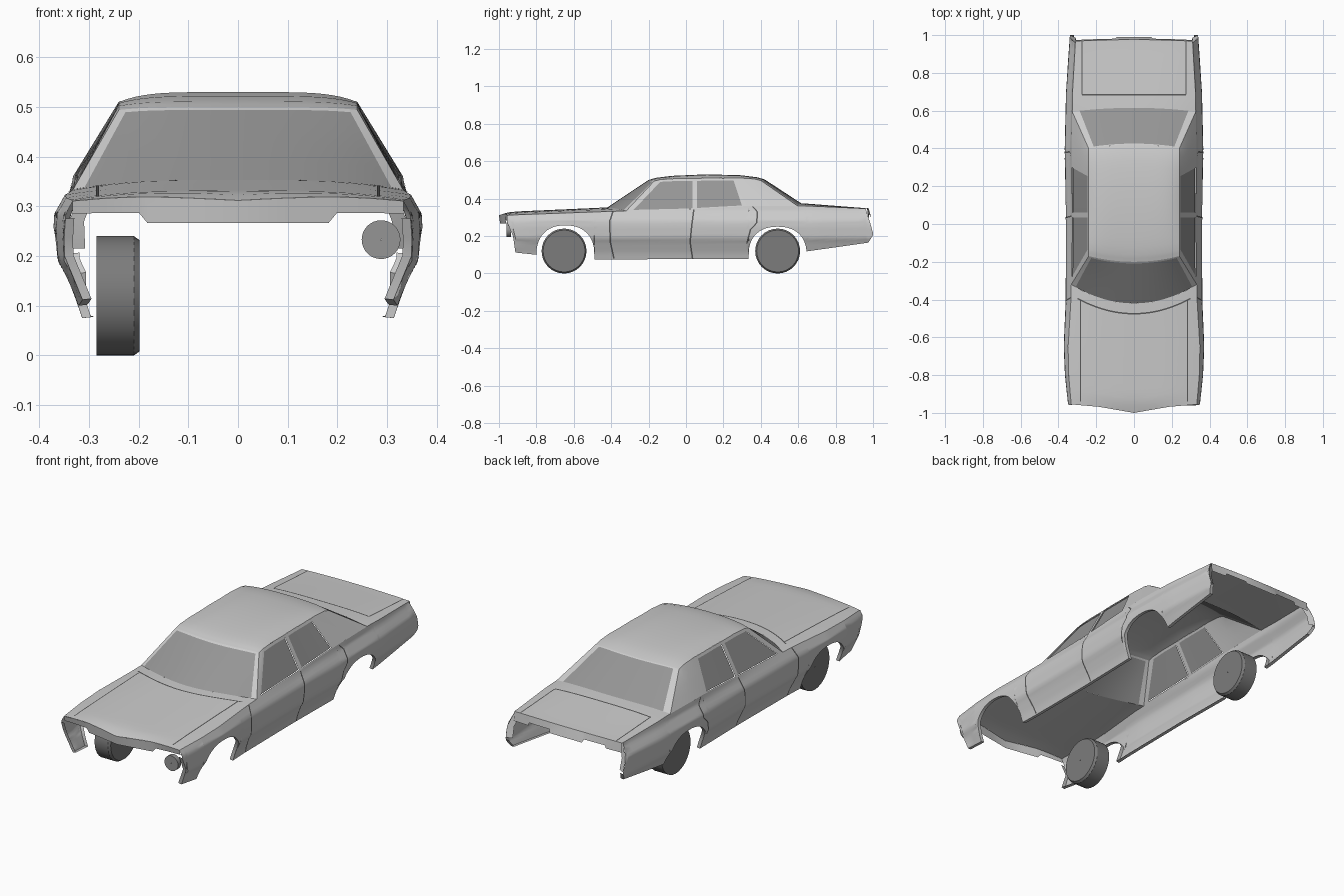
import bpy
import math

if "Cube" in bpy.data.objects:
    bpy.data.objects.remove(bpy.data.objects["Cube"])


def L(tab, t):
    """Piecewise-linear lookup in a list of (position, value)."""
    if t <= tab[0][0]:
        return tab[0][1]
    for (a, p), (b, q) in zip(tab, tab[1:]):
        if t <= b:
            return p + (q - p) * (t - a) / (b - a)
    return tab[-1][1]


def span(a, b, n):
    return [a + (b - a) * i / n for i in range(n + 1)]


def mix(p, q, t):
    return tuple(a + (b - a) * t for a, b in zip(p, q))


def dark(name, v):
    m = bpy.data.materials.new(name)
    m.diffuse_color = (v, v, v, 1)
    m.use_nodes = True
    m.node_tree.nodes["Principled BSDF"].inputs["Base Color"].default_value = m.diffuse_color
    return m


GLASS, SEAM, RUBBER = dark("glass", .3), dark("seam", .1), dark("rubber", .2)


def sheet(name, rows, mat=None, mirror=True):
    """Open grid surface from rows of points, mirrored across x."""
    n = len(rows[0])
    faces = [(i * n + j, i * n + j + 1, (i + 1) * n + j + 1, (i + 1) * n + j)
             for i in range(len(rows) - 1) for j in range(n - 1)]
    me = bpy.data.meshes.new(name)
    me.from_pydata([p for r in rows for p in r], [], faces)
    ob = bpy.data.objects.new(name, me)
    bpy.context.collection.objects.link(ob)
    if mat:
        me.materials.append(mat)
    bpy.ops.object.select_all(action='DESELECT')
    bpy.context.view_layer.objects.active = ob
    ob.select_set(True)
    bpy.ops.object.shade_smooth_by_angle(angle=math.radians(30))
    if mirror:
        ob.modifiers.new("mirror", 'MIRROR')
    return ob


# Body shape tables: half width, section offset, shoulder, sill, crown
WIDTH = [(-1, .342), (-.95, .35), (-.8, .366), (-.65, .372), (-.4, .362), (0, .36),
         (.4, .367), (.7, .36), (1, .34)]
OFFSET = [(.075, -.052), (.11, -.042), (.17, -.016), (.19, -.004), (.25, 0),
          (.285, -.002), (.31, -.016), (.335, -.03), (.37, -.037)]
TOP = [(-1, .30), (-.95, .312), (-.4, .332), (0, .342), (.35, .362), (.62, .362),
       (.96, .347), (.985, .27), (1, .215)]
SILL = [(-.957, .275), (-.925, .2), (-.912, .112), (-.8, .1), (-.49, .075), (.335, .078),
        (.645, .118), (.975, .165), (1, .205)]
CROWN = [(-1, .012), (-.9, .018), (-.4, .022), (.6, .014), (.97, .002)]
ARCHES = [(-.645, .155, .257), (.49, .155, .25)]


def side_x(y, z):
    return L(WIDTH, y) + L(OFFSET, z)


def bottom(y):
    z = L(SILL, y)
    for c, a, h in ARCHES:
        d = abs(y - c) / a
        if d < 1:
            z = max(z, .1 + (h - .1) * (1 - d ** 2.3) ** (1 / 2.3))
    return z


def shoulder(y):
    y = min(y, .955)
    z = L(TOP, y)
    return side_x(y, z), z


def top_pt(u, y):
    x, z = shoulder(y)
    return (u * x, y, z + L(CROWN, y) * (1 - u ** 3))


# Side panels with wheel arches and a small inward lip along the bottom
ys = [-.957, -.94, -.925, -.912, -.85]
for (c, a, h), after in zip(ARCHES, (span(-.47, .32, 20), span(.66, .96, 8))):
    ys += [c - a * math.cos(math.pi * i / 28) for i in range(29)] + after
ys += [.975, .985, .993, 1.0]
rows = [[(side_x(y, bottom(y)) - .018, y, bottom(y) + .002) for y in ys]]
for t in span(0, 1, 18):
    r = []
    for y in ys:
        z = bottom(y) + (L(TOP, y) - bottom(y)) * t
        r.append((side_x(y, z), y, z))
    rows.append(r)
sheet("side_panel", rows)

# Hood and rear deck
US = span(0, 1, 14)
NOSE = [(0, -1.0), (.55, -.968), (1, -.955)]


def cowl(u):
    return -.42 + .1 * u * u


def deck_front(u):
    return .615 - .02 * u * u


def deck_rear(u):
    return .976 - .008 * u * u


sheet("hood", [[top_pt(u, L(NOSE, u) * (1 - v) + cowl(u) * v) for u in US] for v in span(0, 1, 16)])
sheet("rear_deck", [[top_pt(u, deck_front(u) * (1 - v) + deck_rear(u) * v) for u in US]
                    for v in span(0, 1, 10)])

# Downturned lips at the nose and tail
nose = [(0, .267), (.3, .267), (.55, .267), (.6, .287), (.8, .287), (1, .285)]
edge = [top_pt(u, L(NOSE, u)) for u, _ in nose]
sheet("nose_lip", [[(p[0], p[1] + .006, z) for p, (_, z) in zip(edge, nose)], edge])
tail = [(0, .3), (.3, .3), (.32, .315), (.7, .315), (.72, .3), (1, .3)]
edge = [top_pt(u, deck_rear(u)) for u, _ in tail]
sheet("tail_lip", [edge, [(p[0], p[1] + (.014 if u < .31 else .006), z)
                          for p, (u, z) in zip(edge, tail)]])
# Inner return of each rear quarter end
sheet("quarter_end", [[(side_x(y, z) - d, y - d * .5, z) for d in (.03, 0)]
                      for z, y in ((.345, .96), (.27, .985), (.215, 1.0))])

# Roof
ROOF = [(0, .5), (.06, .511), (.2, .522), (.5, .53), (.8, .525), (.94, .514), (1, .503)]


def roof_pt(u, v):
    y = (-.2 + .03 * u * u) * (1 - v) + (.42 - .02 * u * u) * v
    drop = .006 + .014 * math.sin(math.pi * v)
    return (.24 * u, y, L(ROOF, v) - drop * u ** 5)


sheet("roof", [[roof_pt(u, v) for u in US] for v in (0, .03, .06, .13, .2, .35, .5, .65, .8, .87, .94, 1)])


# Windshield and rear window, each with pillars and header
def front_pt(u, s):
    return mix(top_pt(u, cowl(u)), roof_pt(u, 0), s)


def rear_pt(u, s):
    return mix(roof_pt(u, 1), top_pt(u, deck_front(u)), s)


for name, f, edge_u, s0, s1 in (("windshield", front_pt, .93, 0, .96),
                                ("rear_window", rear_pt, .88, .03, 1)):
    sheet(name, [[f(u, s) for u in span(0, edge_u, 10)] for s in span(s0, s1, 4)], GLASS)
    sheet(name + "_pillar", [[f(u, s) for u in span(edge_u, 1, 2)] for s in span(0, 1, 4)])
    h = (s1, 1) if s0 == 0 else (0, s0)
    sheet(name + "_header", [[f(u, s) for u in span(0, edge_u, 10)] for s in h])


# Cabin sides: columns given as (belt y, roof y)
def cabin_pt(yb, yt, s, inset=0):
    x, z = shoulder(yb)
    p = mix((x, yb, z), roof_pt(1, (yt + .17) / .57), s)
    return (p[0] - inset, p[1], p[2])


COLS = [(-.32, -.17), (-.285, -.125), (.035, .035), (.06, .06), (.3, .25), (.595, .40)]
for k, (a, b) in enumerate(zip(COLS, COLS[1:])):
    pts = [mix(a, b, t) for t in span(0, 1, 4)]
    if k in (1, 3):
        name = "front_side_window" if k == 1 else "rear_side_window"
        sheet(name, [[cabin_pt(*p, s, .004) for p in pts] for s in (.03, .92)], GLASS)
        for s0, s1, part in ((0, .03, "_sill"), (.92, 1, "_rail")):
            sheet(name + part, [[cabin_pt(*p, s) for p in pts] for s in (s0, s1)])
    else:
        sheet("cabin_pillar", [[cabin_pt(*p, s) for p in pts] for s in span(0, 1, 4)])


# Panel gaps drawn as narrow dark strips lying on the body
def gap_side(name, path):
    pts = [(y, z) for a, b in zip(path, path[1:]) for y, z in (mix(a, b, t) for t in span(0, 1, 6))]
    sheet(name, [[(side_x(y + d, z) + .0015, y + d, z) for d in (-.004, .004)] for y, z in pts], SEAM)


def gap_top(name, pts, dx, dy):
    r = []
    for x, y in pts:
        row = []
        for s in (-1, 1):
            yy = y + s * dy
            p = top_pt((x + s * dx) / shoulder(yy)[0], yy)
            row.append((p[0], yy, p[2] + .0015))
        r.append(row)
    sheet(name, r, SEAM)


gap_side("front_door_gap", [(-.385, .08), (-.405, .17), (-.408, .28), (-.39, .331)])
gap_side("middle_door_gap", [(.035, .08), (.022, .17), (.03, .25), (.042, .342)])
gap_side("rear_door_gap", [(.325, .16), (.345, .235), (.378, .27), (.382, .33), (.355, .358)])
gap_top("hood_side_gap", [(.283, y) for y in span(-.94, -.4, 8)], .003, 0)
gap_top("cowl_gap", [(x, -.475 + .9 * x * x) for x in span(0, .3, 10)], 0, .004)
gap_top("deck_side_gap", [(.275, y) for y in span(.685, .965, 6)], .003, 0)
gap_top("deck_front_gap", [(x, .685) for x in span(0, .275, 8)], 0, .004)


# Wheels on one side and a single headlamp, as turned profiles
def turned(name, profile, axis, at, mat, n=32):
    rows = []
    for d, r in profile:
        ring = []
        for i in range(n + 1):
            a = 2 * math.pi * i / n
            c, s = r * math.cos(a), r * math.sin(a)
            p = (d, c, s) if axis == 'X' else (-s, d, -c)
            ring.append(tuple(q + o for q, o in zip(p, at)))
        rows.append(ring[::-1] if axis == 'X' else ring)
    sheet(name, rows, mat, mirror=False)


TYRE = [(-.0435, .001), (-.0435, .12), (.032, .12), (.0435, .112), (.0435, .001)]
turned("front_wheel", TYRE, 'X', (-.2415, -.652, .12), RUBBER)
turned("rear_wheel", TYRE, 'X', (-.2415, .49, .12), RUBBER)
turned("headlamp", [(-.012, .001), (-.012, .039), (.012, .039), (.012, .001)], 'Y',
       (.288, -.948, .233), GLASS)
